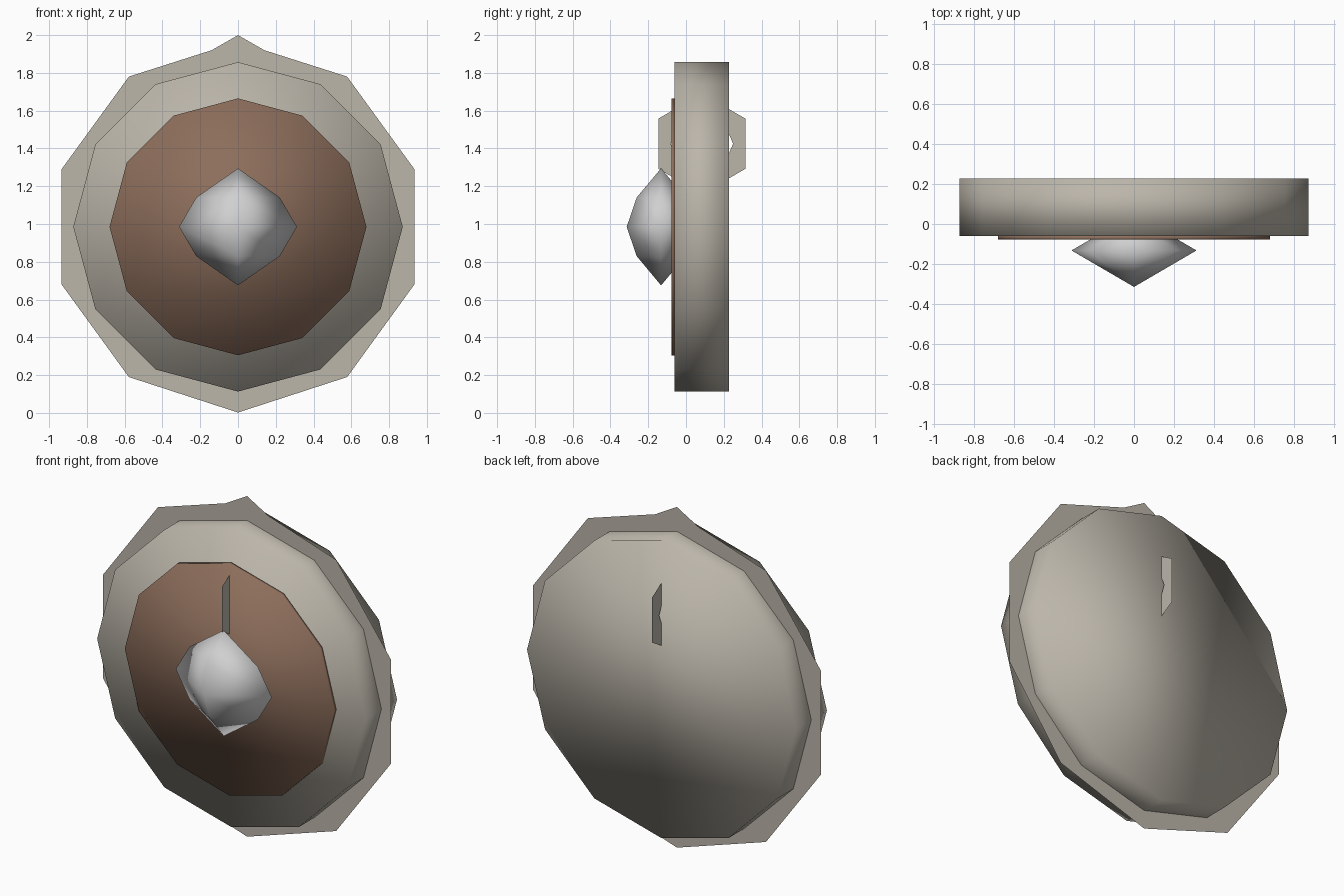
import bpy, bmesh, math
from mathutils import Matrix, Vector

cube = bpy.data.objects.get("Cube")
if cube:
    bpy.data.objects.remove(cube, do_unlink=True)

MID_Z = 0.985   # height of the shield's centre
MID_Y = 0.084   # middle of the shield's thickness


def material(name, color):
    m = bpy.data.materials.new(name)
    m.use_nodes = True
    m.diffuse_color = (*color, 1)
    m.node_tree.nodes["Principled BSDF"].inputs["Base Color"].default_value = (*color, 1)
    return m


stone = material("pale_stone", (0.50, 0.465, 0.40))
leather = material("brown_leather", (0.265, 0.155, 0.105))
steel = material("light_steel", (0.63, 0.63, 0.63))


def finish(bm, name, mat, smooth=True):
    mesh = bpy.data.meshes.new(name)
    for f in bm.faces:
        f.smooth = smooth
    bm.to_mesh(mesh)
    bm.free()
    mesh.materials.append(mat)
    obj = bpy.data.objects.new(name, mesh)
    bpy.context.scene.collection.objects.link(obj)
    return obj


def circle(radius, sides):
    """Regular polygon points with the first one at the top."""
    steps = [math.tau * i / sides for i in range(sides)]
    return [(radius * math.sin(a), radius * math.cos(a)) for a in steps]


def disc(name, radius, y_front, y_back, mat):
    """Twelve-sided disc facing the front."""
    bm = bmesh.new()
    place = Matrix.Translation((0, (y_front + y_back) / 2, MID_Z)) @ Matrix.Rotation(math.pi / 2, 4, "X")
    bmesh.ops.create_cone(bm, cap_ends=True, segments=12, radius1=radius, radius2=radius,
                          depth=y_back - y_front, matrix=place)
    return finish(bm, name, mat)


# Thick body and thin leather facing
disc("shield_body", 0.872, -0.06, 0.228, stone)
disc("leather_facing", 0.68, -0.078, -0.06, leather)

# Paper-thin ten-sided rim with a small peak at the top
bm = bmesh.new()
outline = [(0, 2 - MID_Z), (0.14, 0.935)] + circle(0.983, 10)[1:] + [(-0.14, 0.935)]
bm.faces.new([bm.verts.new((x, MID_Y, MID_Z + z)) for x, z in reversed(outline)])
finish(bm, "outer_rim", stone, smooth=False)

# Paper-thin hand loop, hexagonal outside with an eight-sided hole
bm = bmesh.new()
edges = []
for ring in (circle(0.266, 6), circle(0.165, 8)):
    verts = [bm.verts.new((0, MID_Y + y, 1.425 + z)) for y, z in ring]
    edges += [bm.edges.new((v, verts[i - 1])) for i, v in enumerate(verts)]
bmesh.ops.triangle_fill(bm, edges=edges, use_beauty=True, normal=Vector((1, 0, 0)))
finish(bm, "hand_loop", stone, smooth=False)

# Faceted boss: four-sided, flattened front to back
bm = bmesh.new()
top, bottom = [bm.verts.new((0, -0.132, MID_Z + s * 0.31)) for s in (1, -1)]
rings = [[bm.verts.new((0.312 * r * x, -0.132 + 0.182 * r * y, MID_Z + z)) for x, y in circle(1, 4)]
         for r, z in ((0.71, 0.155), (1, 0), (0.71, -0.155))]
for i in range(4):
    bm.faces.new((top, rings[0][i - 1], rings[0][i]))
    bm.faces.new((bottom, rings[2][i], rings[2][i - 1]))
    for a, b in zip(rings, rings[1:]):
        bm.faces.new((a[i], a[i - 1], b[i - 1], b[i]))
bmesh.ops.recalc_face_normals(bm, faces=bm.faces)
finish(bm, "center_boss", steel)
